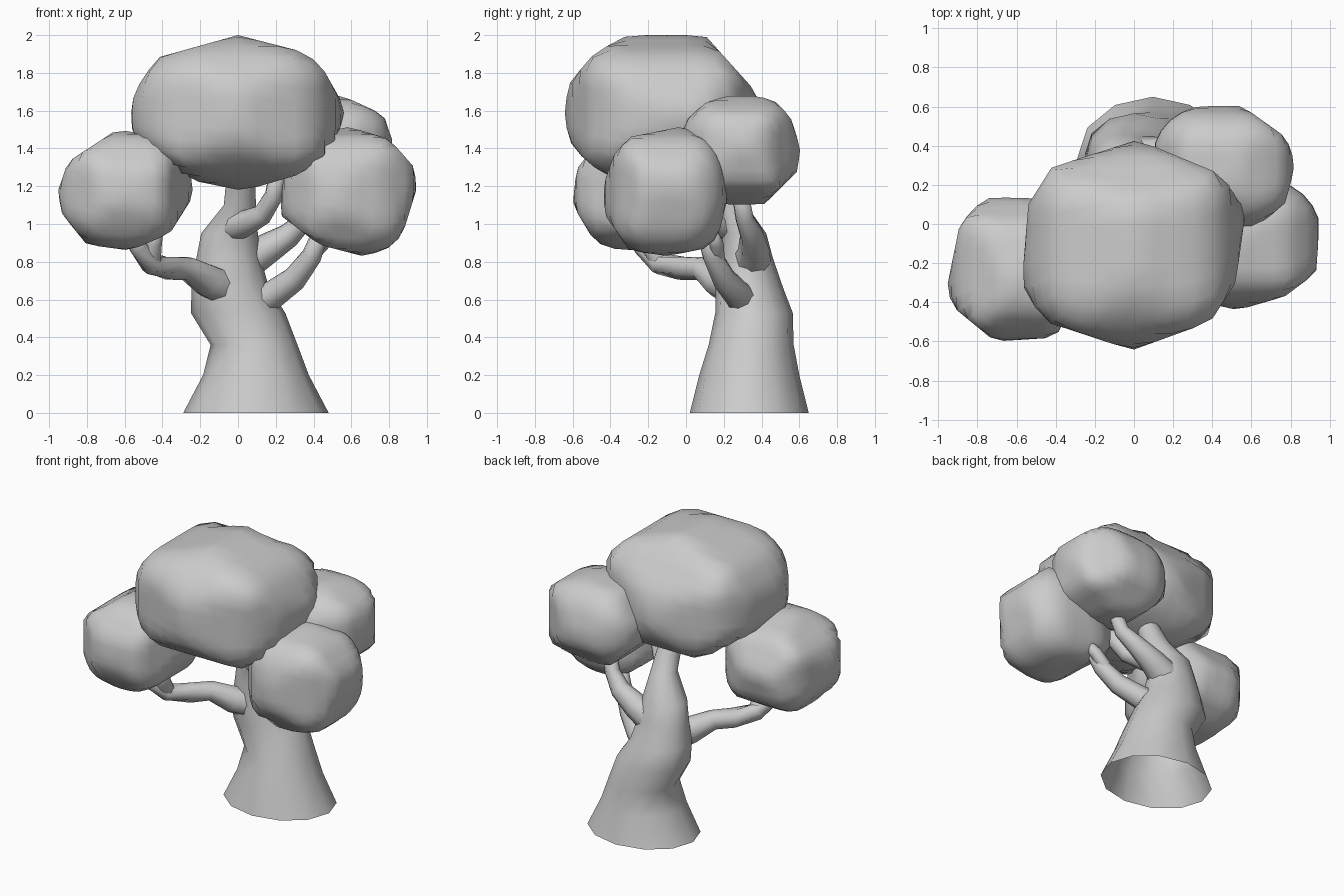
import bpy, bmesh, math
from mathutils import Vector


def finish(name, bm):
    bmesh.ops.recalc_face_normals(bm, faces=bm.faces)
    me = bpy.data.meshes.new(name)
    bm.to_mesh(me)
    bm.free()
    for p in me.polygons:
        p.use_smooth = True
    ob = bpy.data.objects.new(name, me)
    bpy.context.collection.objects.link(ob)
    return ob


def skin(name, rings, cap):
    bm = bmesh.new()
    loops = [[bm.verts.new(co) for co in r] for r in rings]
    n = len(loops[0])
    for a, b in zip(loops, loops[1:]):
        for i in range(n):
            j = (i + 1) % n
            bm.faces.new((a[i], a[j], b[j], b[i]))
    if cap:
        bm.faces.new(loops[-1])
    return finish(name, bm)


def branch(name, path, sides=8):
    """Tapered tube along (x, y, z, radius) points."""
    pts = [Vector(p[:3]) for p in path]
    rings = []
    for i, p in enumerate(pts):
        t = (pts[min(i + 1, len(pts) - 1)] - pts[max(i - 1, 0)]).normalized()
        side = t.cross(Vector((0.3, 1, 0.1))).normalized()
        up = side.cross(t)
        rings.append([p + path[i][3] * (math.cos(a) * side + math.sin(a) * up)
                      for a in (2 * math.pi * k / sides for k in range(sides))])
    return skin(name, rings, True)


def foliage(name, front, side, top, power=2.4):
    """Rounded cube trimmed to convex front (x,z), side (y,z), top (x,y) outlines."""
    views = [((0, 2), front), ((1, 2), side), ((0, 1), top)]
    spans = [[p[0] for p in top], [p[1] for p in top], [p[1] for p in front]]
    mid = Vector([(min(s) + max(s)) / 2 for s in spans])
    half = [(max(s) - min(s)) / 2 * 1.025 for s in spans]
    planes = []
    for (a, b), pts in views:
        for p, q in zip(pts, pts[1:] + pts[:1]):
            n = Vector((0, 0, 0))
            n[a], n[b] = q[1] - p[1], p[0] - q[0]
            d = n[a] * (p[0] - mid[a]) + n[b] * (p[1] - mid[b])
            planes.append((n / d, 1.0))
    bm = bmesh.new()
    bmesh.ops.create_cube(bm, size=2)
    bmesh.ops.subdivide_edges(bm, edges=bm.edges[:], cuts=7, use_grid_fill=True)
    for v in bm.verts:
        c = Vector([math.tan(math.pi / 4 * k) for k in v.co])
        c /= sum(abs(k) ** power for k in c) ** (1 / power)
        c = Vector([k * h for k, h in zip(c, half)])
        v.co = mid + c / max([1.0] + [n.dot(c) for n, _ in planes])
    return finish(name, bm)


# Trunk: elliptical rings (x, y, z, radius x, radius y), open underneath
trunk = [(.095, .335, 0, .385, .315), (.095, .335, .2, .28, .265),
         (.085, .345, .36, .23, .225), (.0, .36, .53, .25, .205),
         (-.04, .335, .66, .205, .18), (-.05, .32, .82, .17, .14),
         (-.045, .30, .95, .15, .125), (.01, .23, 1.1, .085, .09),
         (.015, .15, 1.26, .075, .08)]
skin("trunk", [[(x + rx * math.cos(a), y + ry * math.sin(a), z)
                for a in (2 * math.pi * k / 12 for k in range(12))]
               for x, y, z, rx, ry in trunk], False)

# Branches
branch("left_branch", [(-.07, .27, .66, .1), (-.16, .17, .70, .09),
                       (-.27, .08, .765, .065), (-.36, -.02, .765, .065),
                       (-.46, -.14, .79, .06), (-.53, -.23, .88, .05),
                       (-.56, -.26, .96, .04)])
branch("left_twig", [(-.46, -.15, .82, .055), (-.45, -.2, .9, .05),
                     (-.43, -.22, 1.0, .04)])
branch("front_branch", [(-.03, .24, .98, .075), (.03, .16, 1.0, .07),
                        (.13, .08, 1.05, .055), (.19, .03, 1.15, .05),
                        (.21, 0, 1.28, .045)])
branch("right_branch", [(.08, .32, .57, .085), (.19, .27, .63, .075),
                        (.3, .2, .71, .066), (.39, .14, .83, .055),
                        (.44, .1, .96, .045)])
branch("right_twig", [(.38, .16, .83, .045), (.45, .16, .9, .04),
                      (.49, .13, .96, .035)])
branch("back_branch", [(.0, .34, .78, .11), (.14, .36, .86, .085),
                       (.27, .35, .94, .065), (.36, .31, 1.03, .05),
                       (.41, .28, 1.2, .045)])

# Foliage masses: outlines run counter-clockwise or clockwise, either works
foliage("crown_foliage",
        [(-.57, 1.56), (-.55, 1.7), (-.43, 1.88), (0, 2), (.35, 1.91), (.44, 1.84),
         (.575, 1.6), (.5, 1.4), (.35, 1.27), (.03, 1.175), (-.24, 1.23), (-.55, 1.44)],
        [(-.33, 2), (.1, 2), (.37, 1.7), (.43, 1.5), (.32, 1.3), (.1, 1.175),
         (-.2, 1.175), (-.45, 1.27), (-.6, 1.4), (-.65, 1.57), (-.62, 1.74), (-.51, 1.88)],
        [(.02, .43), (.43, .26), (.575, .1), (.52, -.3), (.39, -.5), (-.01, -.645),
         (-.45, -.5), (-.575, -.33), (-.54, .1), (-.42, .29)])
foliage("left_foliage",
        [(-.64, 1.5), (-.4, 1.46), (-.26, 1.33), (-.235, 1.15), (-.36, .95),
         (-.57, .86), (-.8, .89), (-.93, 1.05), (-.955, 1.17), (-.9, 1.33)],
        [(-.35, .86), (-.48, .9), (-.6, 1.1), (-.58, 1.29), (-.45, 1.45),
         (-.3, 1.5), (0, 1.42), (.14, 1.2), (.08, .98), (-.1, .87)],
        [(-.89, 0), (-.76, .14), (-.5, .13), (-.3, 0), (-.235, -.25),
         (-.4, -.58), (-.71, -.6), (-.93, -.42), (-.955, -.32)])
foliage("right_foliage",
        [(.57, 1.52), (.8, 1.45), (.925, 1.31), (.95, 1.2), (.87, .94), (.78, .86),
         (.66, .83), (.43, .89), (.22, 1.05), (.24, 1.24), (.4, 1.46)],
        [(-.3, 1.46), (0, 1.52), (.16, 1.4), (.23, 1.18), (.17, .93), (.1, .87),
         (-.1, .83), (-.3, .86), (-.43, 1.05), (-.44, 1.2), (-.38, 1.37)],
        [(.79, .2), (.87, .18), (.95, .02), (.93, -.25), (.77, -.37), (.53, -.44),
         (.4, -.41), (.25, -.25), (.21, -.05), (.3, .13), (.5, .23)])
foliage("back_foliage",
        [(.55, 1.68), (.77, 1.58), (.825, 1.42), (.75, 1.2), (.5, 1.1),
         (.3, 1.12), (.12, 1.3), (.1, 1.45), (.25, 1.65)],
        [(0, 1.55), (.1, 1.64), (.22, 1.68), (.38, 1.68), (.49, 1.64), (.56, 1.55),
         (.605, 1.4), (.59, 1.28), (.41, 1.1), (.2, 1.1), (0, 1.22), (-.04, 1.4)],
        [(.1, .4), (.14, .51), (.25, .6), (.55, .605), (.78, .44), (.825, .3),
         (.77, .1), (.6, -.03), (.3, -.03), (.12, .12)])
